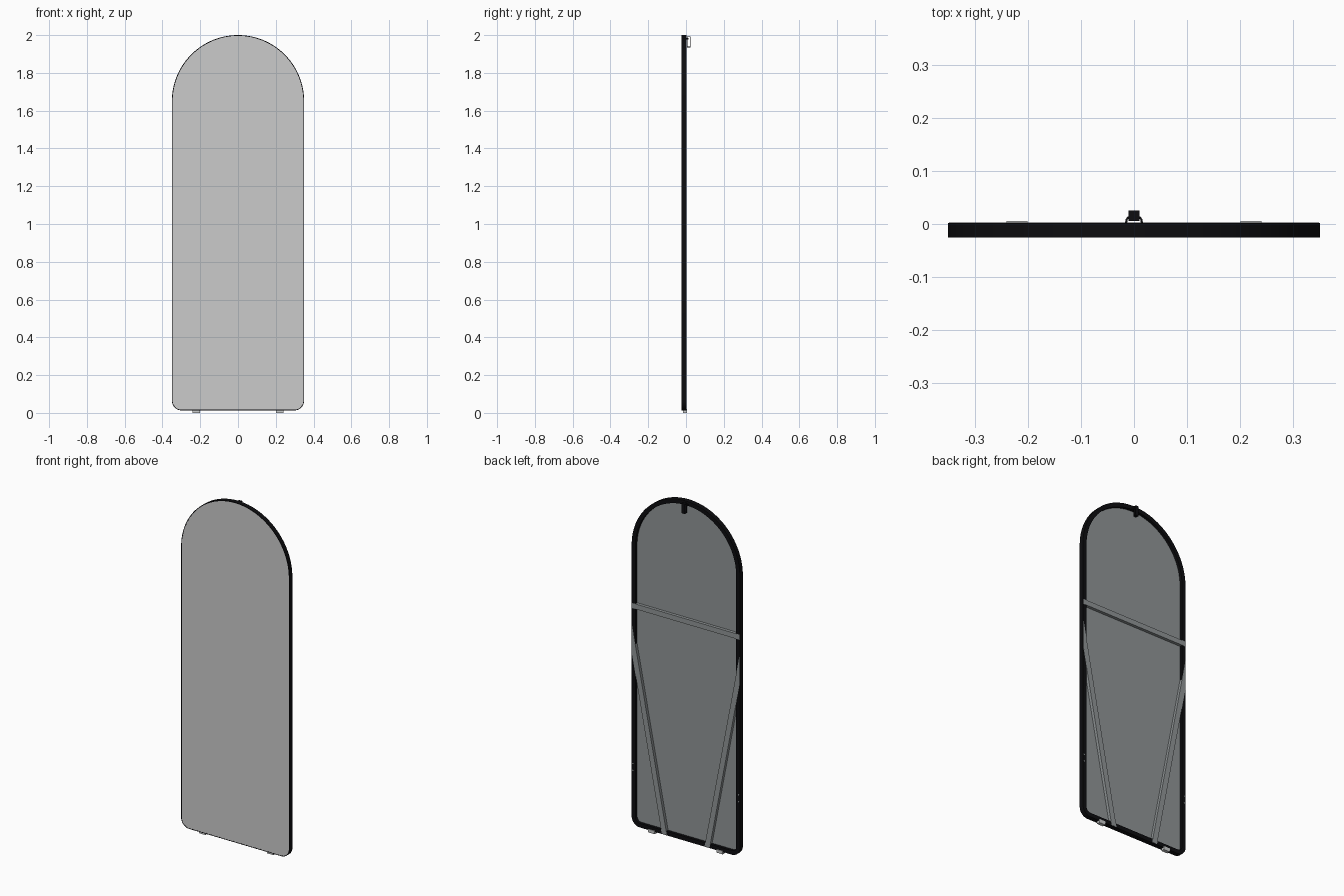
import bpy, bmesh, math
from mathutils import Vector

if "Cube" in bpy.data.objects:
    bpy.data.objects.remove(bpy.data.objects["Cube"])


def mat(name, r, g, b):
    m = bpy.data.materials.new(name)
    m.diffuse_color = (r, g, b, 1)
    m.use_nodes = True
    m.node_tree.nodes["Principled BSDF"].inputs["Base Color"].default_value = m.diffuse_color
    return m


BLACK = mat("black metal", 0.004, 0.004, 0.005)
GLASS = mat("mirror silver", 0.60, 0.60, 0.60)
BACKING = mat("backing grey", 0.28, 0.30, 0.308)
PALE = mat("pale plastic", 0.60, 0.61, 0.61)

HALF, SPRING, BASE, CORNER = 0.35, 1.65, 0.013, 0.052


def finish(name, bm, material, smooth=False):
    bmesh.ops.recalc_face_normals(bm, faces=bm.faces)
    me = bpy.data.meshes.new(name)
    bm.to_mesh(me)
    bm.free()
    ob = bpy.data.objects.new(name, me)
    bpy.context.collection.objects.link(ob)
    me.materials.append(material)
    if smooth:
        bpy.context.view_layer.objects.active = ob
        ob.select_set(True)
        bpy.ops.object.shade_smooth_by_angle(angle=math.radians(30))
        ob.select_set(False)
    return ob


def arch(inset):
    """Arch outline in (x, z), moved inwards by inset."""
    def arc(cx, cz, r, a0, a1, n):
        return [(cx + r * math.cos(math.radians(a0 + (a1 - a0) * i / n)),
                 cz + r * math.sin(math.radians(a0 + (a1 - a0) * i / n))) for i in range(n + 1)]
    c = HALF - CORNER
    return (arc(0, SPRING, HALF - inset, 0, 180, 64)
            + arc(-c, BASE + CORNER, CORNER - inset, 180, 270, 10)
            + arc(c, BASE + CORNER, CORNER - inset, 270, 360, 10))


def prism(name, pts, lo, hi, axis, material, smooth=False):
    """Extrude a 2D outline along one axis from lo to hi."""
    def place(p, d):
        v = list(p)
        v.insert(axis, d)
        return Vector(v)
    bm = bmesh.new()
    a = [bm.verts.new(place(p, lo)) for p in pts]
    b = [bm.verts.new(place(p, hi)) for p in pts]
    bm.faces.new(a)
    bm.faces.new(b)
    for i in range(len(pts)):
        j = (i + 1) % len(pts)
        bm.faces.new((a[i], a[j], b[j], b[i]))
    return finish(name, bm, material, smooth)


def rect(x0, x1, y0, y1):
    return [(x0, y0), (x1, y0), (x1, y1), (x0, y1)]


# Frame: L-shaped section (inset, y) swept round the arch
section = [(0, -0.025), (0, 0.002), (0.024, 0.002), (0.024, -0.015),
           (0.004, -0.015), (0.004, -0.025)]
bm = bmesh.new()
rings = [[bm.verts.new((x, y, z)) for x, z in arch(d)] for d, y in section]
n = len(rings[0])
for k, ring in enumerate(rings):
    nxt = rings[(k + 1) % len(rings)]
    for i in range(n):
        j = (i + 1) % n
        bm.faces.new((ring[i], ring[j], nxt[j], nxt[i]))
finish("frame", bm, BLACK, True)

# Mirror pane and back board inside the frame
prism("mirror_pane", arch(0.004), -0.0247, -0.019, 1, GLASS)
prism("back_board", arch(0.004), -0.019, -0.0145, 1, BACKING)

# Rear braces: a cross bar and two slanted bars cut flush with the frame side
prism("cross_bar", rect(-0.347, 0.347, 1.282, 1.312), -0.0145, 0.003, 1, BACKING)
for side, label in ((-1, "left"), (1, "right")):
    pts = [(0.348, 1.19), (0.348, 1.02), (0.155, 0.016), (0.122, 0.016)]
    prism("slanted_bar_" + label, [(side * x, z) for x, z in pts], -0.0145, 0.003, 1, BACKING)

    # Feet pads under the bottom rail, wrapping up the back
    profile = [(-0.016, 0), (0.004, 0), (0.006, 0.003), (0.006, 0.02), (0.002, 0.02),
               (0.002, 0.013), (-0.016, 0.013)]
    prism("foot_pad_" + label, profile, side * 0.2, side * 0.24, 0, PALE)

    # Small screws on the back of the side rails
    for z in (0.335, 0.375):
        disc = [(side * 0.342 + 0.004 * math.cos(a * math.pi / 6),
                 z + 0.004 * math.sin(a * math.pi / 6)) for a in range(12)]
        prism("screw_" + label, disc, 0.001, 0.003, 1, BACKING)

# Wall hanger: strap loop hanging from a wire staple
outer, inner = rect(0.006, 0.025, 1.935, 1.993), rect(0.009, 0.022, 1.939, 1.989)
for i in range(4):
    j = (i + 1) % 4
    prism("hanger_strap", [outer[i], outer[j], inner[j], inner[i]], -0.01, 0.01, 0, BLACK)
arch_out = [(-0.017, 0), (-0.016, 0.009), (-0.012, 0.014)]
arch_in = [(-0.013, 0), (-0.012, 0.008), (-0.010, 0.010)]
staple = (arch_out + [(-x, y) for x, y in reversed(arch_out)]
          + arch_in[::1] and arch_out + [(-x, y) for x, y in reversed(arch_out)]
          + [(-x, y) for x, y in arch_in] + list(reversed(arch_in)))
prism("hanger_staple", staple, 1.978, 1.986, 2, BLACK)
